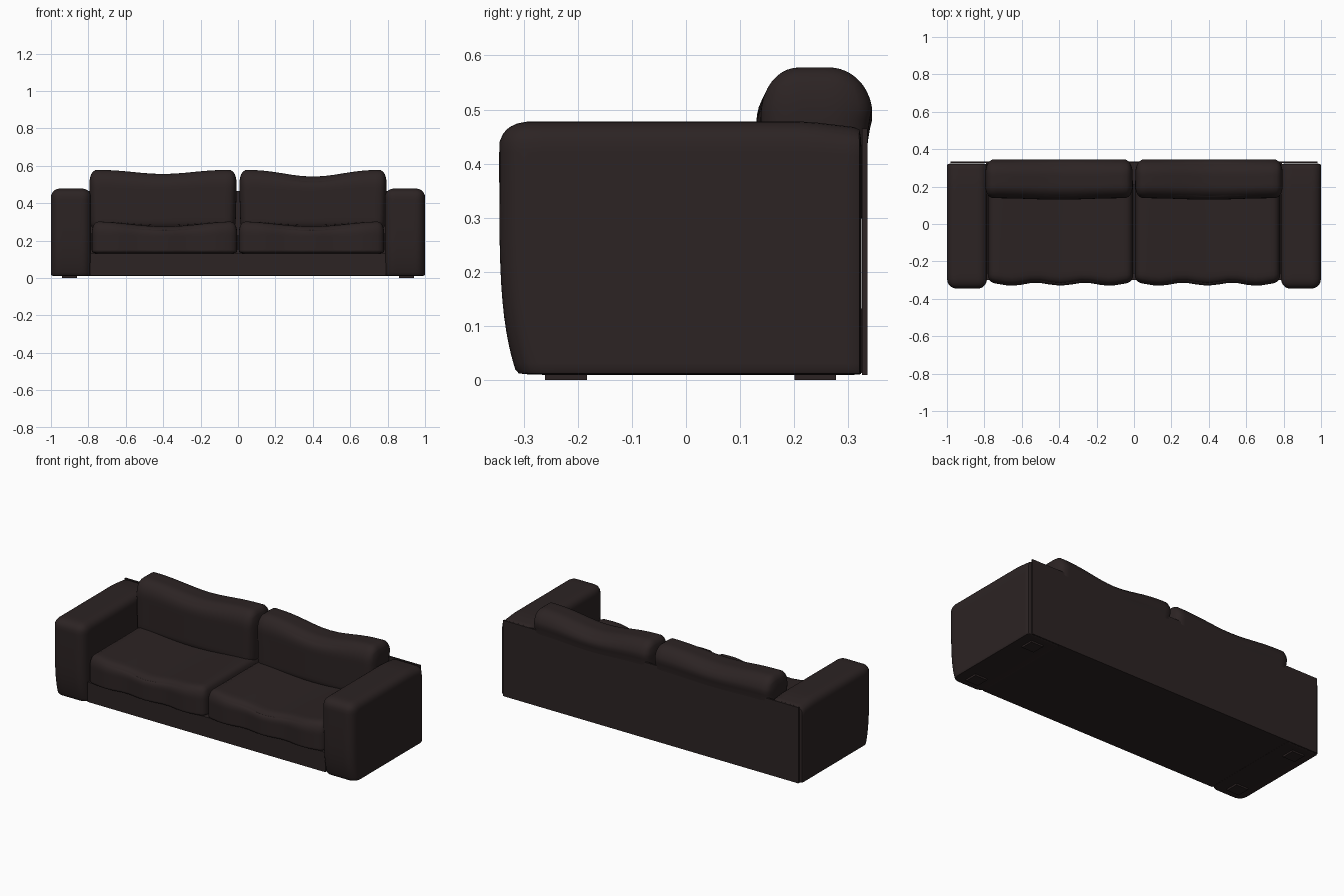
import bpy, bmesh, math
from mathutils import Vector

if "Cube" in bpy.data.objects:
    bpy.data.objects.remove(bpy.data.objects["Cube"])

leather = bpy.data.materials.new("dark brown leather")
leather.diffuse_color = (0.025, 0.017, 0.017, 1)
leather.use_nodes = True
leather.node_tree.nodes["Principled BSDF"].inputs["Base Color"].default_value = leather.diffuse_color


def soft_box(name, lo, hi, rlo, rhi, deform=None, cuts=21):
    """Box with separate elliptical rounding on each side, then an optional soft deformation.
    deform(t) gets 0..1 coordinates in the box and returns an offset."""
    bm = bmesh.new()
    bmesh.ops.create_cube(bm, size=2)
    bmesh.ops.subdivide_edges(bm, edges=bm.edges[:], cuts=cuts, use_grid_fill=True)
    for v in bm.verts:
        t = [(math.sin(c * math.pi / 2) + 1) / 2 for c in v.co]
        p = [lo[i] + t[i] * (hi[i] - lo[i]) for i in range(3)]
        inner, e, r = [0] * 3, [0] * 3, [0] * 3
        for i in range(3):
            a, b = lo[i] + rlo[i], hi[i] - rhi[i]
            inner[i] = min(max(p[i], a), b)
            r[i] = rlo[i] if p[i] < a else rhi[i]
            e[i] = (p[i] - inner[i]) / r[i]
        ev = Vector(e)
        if ev.length > 1e-6:
            ev *= max(abs(c) for c in e) / ev.length
        v.co = Vector([inner[i] + ev[i] * r[i] for i in range(3)])
        if deform:
            v.co += Vector(deform(t))
    return finish(name, bm)


def box(name, lo, hi):
    bm = bmesh.new()
    bmesh.ops.create_cube(bm, size=1)
    for v in bm.verts:
        v.co = Vector([lo[i] + (v.co[i] + 0.5) * (hi[i] - lo[i]) for i in range(3)])
    return finish(name, bm)


def finish(name, bm):
    bmesh.ops.recalc_face_normals(bm, faces=bm.faces[:])
    me = bpy.data.meshes.new(name)
    bm.to_mesh(me)
    bm.free()
    me.materials.append(leather)
    ob = bpy.data.objects.new(name, me)
    bpy.context.collection.objects.link(ob)
    bpy.context.view_layer.objects.active = ob
    ob.select_set(True)
    bpy.ops.object.shade_smooth_by_angle(angle=math.radians(40))
    ob.select_set(False)
    return ob


def arm_shape(t):
    # front leans back toward the floor, top drops slightly at the rear
    front = 0.033 * (1 - t[2]) ** 5 * max(0, 1 - 2 * t[1])
    rear = -0.012 * max(0, (t[1] - 0.85) / 0.15) * t[2] ** 4
    return (0, front, rear)


def seat_shape(t):
    # sagging middle and gently bowed front
    mid = math.sin(math.pi * t[0]) ** 2
    return (0, 0.008 * (1 - t[1]) * math.cos(6 * math.pi * t[0]),
            -0.028 * mid * t[2] ** 2 * (1 - 0.4 * t[1]))


def back_shape(dip):
    def shape(t):
        # dipped top edge, belly at the front, slim lower rear behind the panel
        mid = math.sin(math.pi * t[0]) ** 3
        inset = 0.02 * (0.5 - t[0]) * (1 - t[2])
        return (inset, -0.022 * t[1] * max(0, 1 - t[2] / 0.75) ** 0.5 - 0.008 * (1 - t[1]) * mid,
                -dip * mid * t[2] ** 2)
    return shape


# frame: base and thin rear panel
box("base", (-0.79, -0.30, 0.013), (0.79, 0.325, 0.132))
box("back_panel", (-0.98, 0.325, 0.01), (0.98, 0.335, 0.465))

for side, s in (("left", -1), ("right", 1)):
    # padded arm
    x0, x1 = sorted((s * 1.0, s * 0.785))
    soft_box(side + "_arm", (x0, -0.345, 0.01), (x1, 0.324, 0.478),
             (0.05, 0.055, 0.004), (0.05, 0.006, 0.045), arm_shape)
    # seat and back cushions
    x0, x1 = sorted((s * 0.004, s * 0.782))
    soft_box(side + "_seat_cushion", (x0, -0.322, 0.13), (x1, 0.26, 0.302),
             (0.035, 0.045, 0.015), (0.035, 0.045, 0.065), seat_shape)
    x0, x1 = sorted((s * 0.004, s * 0.798))
    soft_box(side + "_back_cushion", (x0, 0.138, 0.25), (x1, 0.345, 0.578),
             (0.04, 0.07, 0.05), (0.04, 0.08, 0.09), back_shape(0.022 if s < 0 else 0.036))
    # low feet
    x0, x1 = sorted((s * 0.86, s * 0.94))
    for place, y in (("front", -0.26), ("rear", 0.20)):
        box(f"{side}_{place}_foot", (x0, y, 0), (x1, y + 0.077, 0.014))
